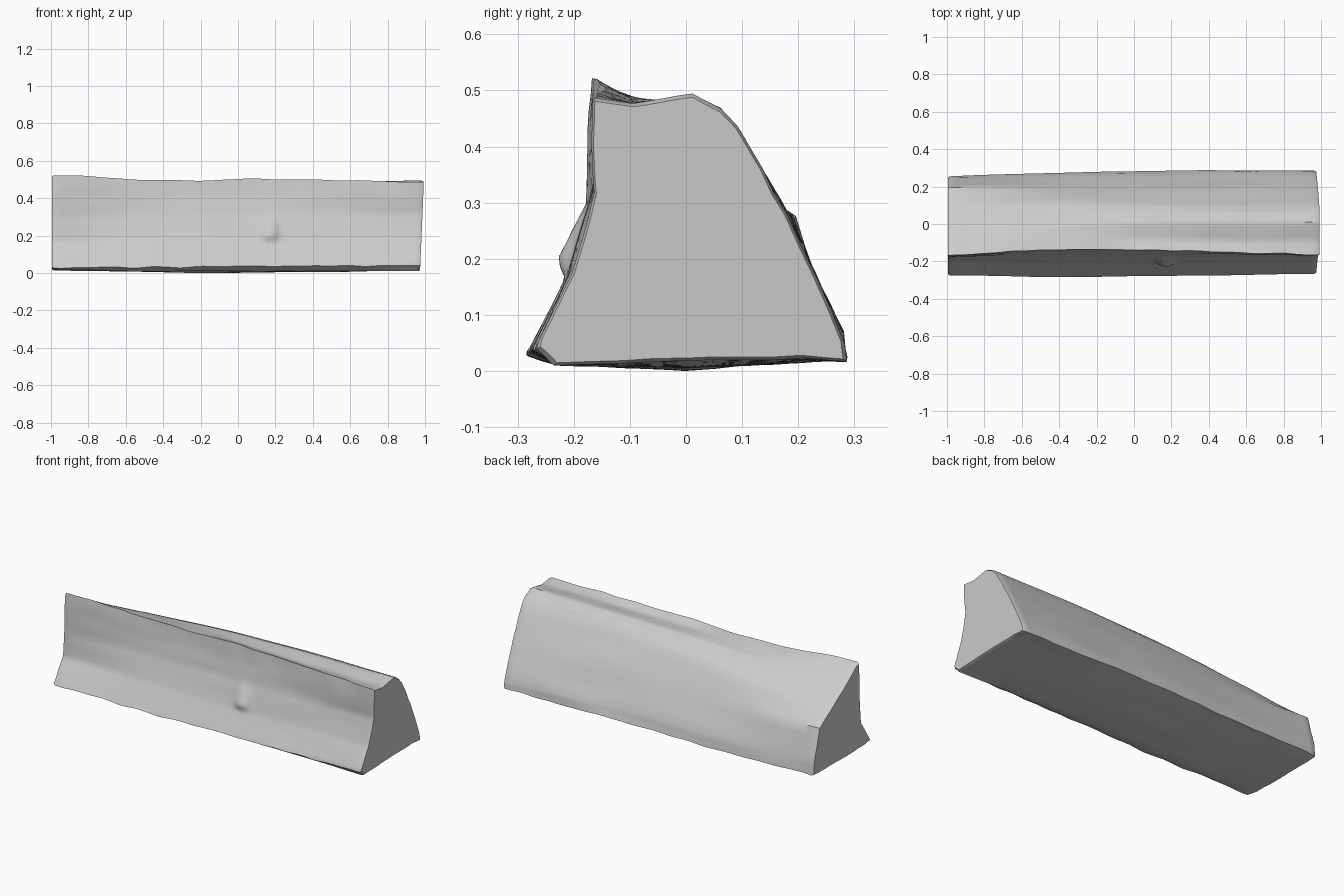
import bpy, bmesh, math
from mathutils import Vector, noise

if "Cube" in bpy.data.objects:
    bpy.data.objects.remove(bpy.data.objects["Cube"])

# Split-log cross-sections (y, z): front toe, underside, back toe, back face, top, groove, ridge, front face
STATIONS = [-1.0, -0.4, 0.2, 1.0]
SECTIONS = [
    [(-.275, .028), (-.22, .018), (0, .015), (.20, .018), (.255, .02), (.25, .09), (.195, .275), (.09, .345),
     (-.02, .415), (-.08, .46), (-.125, .495), (-.17, .525), (-.176, .41), (-.178, .29), (-.19, .16), (-.265, .045)],
    [(-.283, .032), (-.22, .01), (0, .004), (.21, .015), (.274, .022), (.262, .085), (.19, .26), (.115, .385),
     (.05, .44), (-.01, .47), (-.08, .485), (-.137, .497), (-.147, .41), (-.163, .31), (-.21, .17), (-.276, .045)],
    [(-.276, .038), (-.23, .012), (0, .002), (.21, .016), (.286, .024), (.272, .085), (.19, .265), (.10, .42),
     (.06, .465), (.01, .488), (-.09, .478), (-.143, .5), (-.152, .41), (-.17, .31), (-.212, .17), (-.27, .052)],
    [(-.268, .038), (-.235, .01), (0, .018), (.21, .022), (.287, .018), (.285, .05), (.18, .28), (.09, .435),
     (.06, .468), (.01, .493), (-.095, .476), (-.165, .49), (-.17, .41), (-.162, .32), (-.205, .17), (-.265, .05)],
]
SUB = 4
NX = 64


def section_at(x):
    """Smoothly interpolate the key sections along the length."""
    i = max(k for k in range(3) if x >= STATIONS[k] or k == 0)
    a, b = STATIONS[i], STATIONS[i + 1]
    t = (x - a) / (b - a)

    def slope(j, p):
        lo, hi = max(j - 1, 0), min(j + 1, 3)
        return (Vector(SECTIONS[hi][p]) - Vector(SECTIONS[lo][p])) / (STATIONS[hi] - STATIONS[lo])

    pts = []
    for p in range(16):
        p0, p1 = Vector(SECTIONS[i][p]), Vector(SECTIONS[i + 1][p])
        m0, m1 = slope(i, p) * (b - a), slope(i + 1, p) * (b - a)
        pts.append((2*t**3 - 3*t**2 + 1) * p0 + (t**3 - 2*t**2 + t) * m0
                   + (3*t**2 - 2*t**3) * p1 + (t**3 - t**2) * m1)
    # Torn wobble along the ridge and toes
    pts[11].y += 0.008 * noise.noise((x * 6, 1.3, 0))
    pts[11].x += 0.008 * noise.noise((x * 7, 4.1, 0))
    pts[10].y += 0.006 * noise.noise((x * 4, 7.7, 0))
    pts[0].y += 0.008 * noise.noise((x * 8, 2.9, 0))
    pts[4].y += 0.007 * noise.noise((x * 8, 5.5, 0))
    return pts


def knot(x, z):
    """Small raised flake on the front face, fading upward."""
    w = max(0, 1 - ((x - 0.17) / 0.055) ** 2)
    h = (0.32 - z) / 0.12 if z > 0.2 else (z - 0.165) / 0.035
    return 0.026 * w * max(0, min(1, h))


# Stations, denser near the knot, with rounded ends
xs = [-0.985 + 1.965 * k / NX for k in range(NX + 1)] + [0.12, 0.145, 0.16, 0.185, 0.20, 0.22]
rows = [(-0.995, 0.975)] + [(x, 1.0) for x in sorted(xs)] + [(0.992, 0.975)]

bm = bmesh.new()
rings = []
for x, s in rows:
    pts = section_at(x)
    ring = []
    for p in range(16):
        # extra subdivision on the lower front face carries the knot
        n = 8 if p in (13, 14) else SUB
        for k in range(n):
            q = pts[p].lerp(pts[(p + 1) % 16], k / n)
            y, z = q
            if p in (12, 13, 14):
                y -= knot(x, z)
            g = 0.004 * noise.noise((x * 2.5, y * 14, z * 14))
            y, z = y + g, z + g
            y, z = y * s, 0.22 + (z - 0.22) * s
            # right end leans in slightly toward its base
            lean = 0.02 * (1 - min(1, z / 0.45)) * max(0, x) ** 6
            ring.append(bm.verts.new((x - lean, y, max(z, 0))))
    rings.append(ring)

for a, b in zip(rings, rings[1:]):
    n = len(a)
    for k in range(n):
        bm.faces.new((a[k], b[k], b[(k + 1) % n], a[(k + 1) % n]))

# Sawn ends
bm.faces.new(rings[0])
bm.faces.new(rings[-1])
bmesh.ops.recalc_face_normals(bm, faces=bm.faces)

mesh = bpy.data.meshes.new("split_log")
bm.to_mesh(mesh)
bm.free()
log = bpy.data.objects.new("split_log", mesh)
bpy.context.collection.objects.link(log)
bpy.context.view_layer.objects.active = log
log.select_set(True)
bpy.ops.object.shade_smooth_by_angle(angle=math.radians(35))
